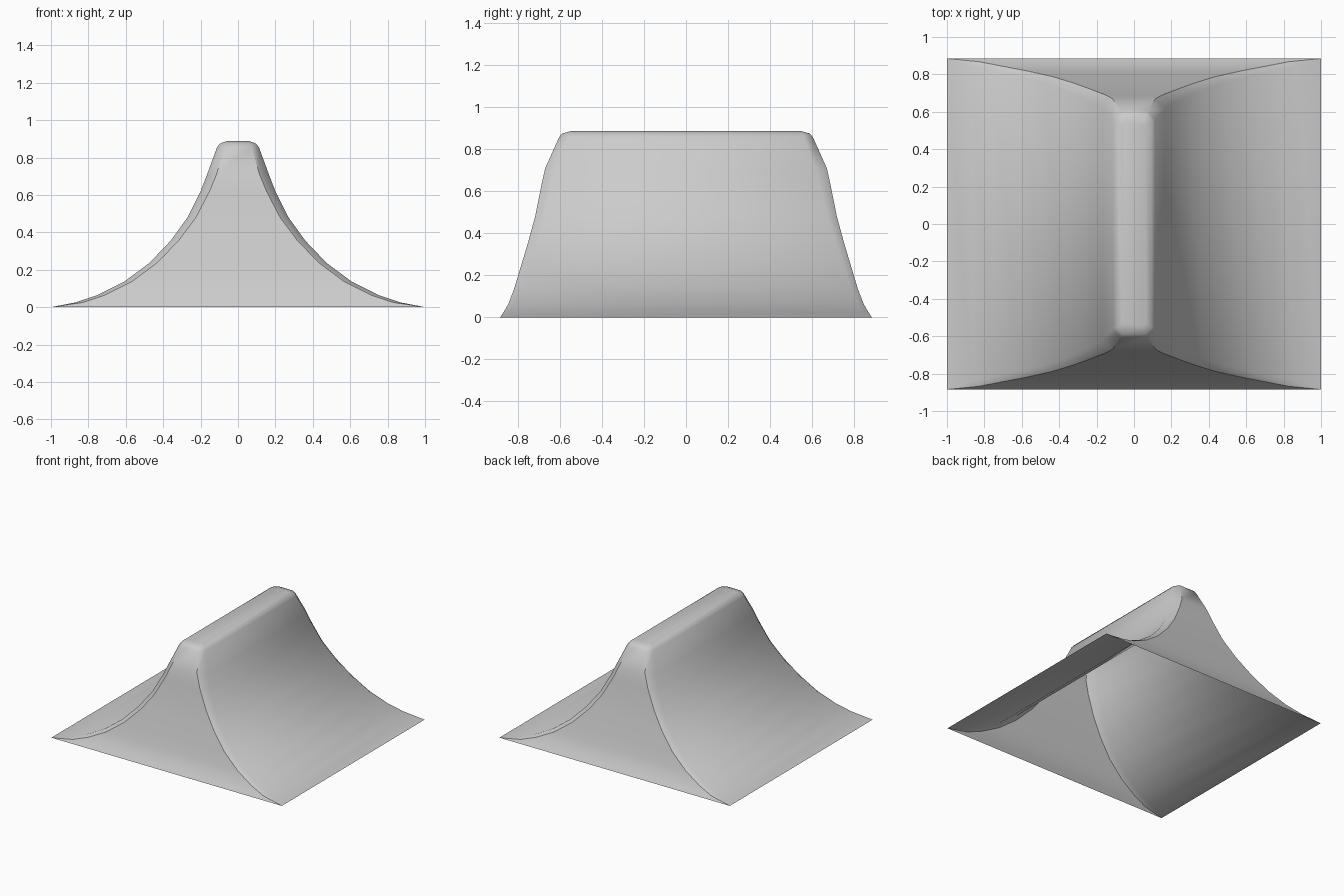
import bpy, bmesh

if "Cube" in bpy.data.objects:
    bpy.data.objects.remove(bpy.data.objects["Cube"])

# Level profile: height, half width, half depth, corner chamfer in x and y
levels = [
    (0.000, 1.00, 0.885, 0.00, 0.00),
    (0.025, 0.87, 0.868, 0.04, 0.025),
    (0.065, 0.75, 0.845, 0.04, 0.028),
    (0.135, 0.61, 0.818, 0.04, 0.030),
    (0.235, 0.475, 0.788, 0.04, 0.033),
    (0.355, 0.36, 0.752, 0.042, 0.038),
    (0.480, 0.27, 0.718, 0.045, 0.045),
    (0.620, 0.20, 0.690, 0.048, 0.050),
    (0.710, 0.165, 0.670, 0.050, 0.055),
    (0.855, 0.112, 0.605, 0.040, 0.045),
    (0.875, 0.095, 0.590, 0.033, 0.035),
    (0.887, 0.062, 0.545, 0.010, 0.015),
]


def ring(bm, z, a, b, cx, cy):
    """Chamfered rectangle, counter-clockwise."""
    pts = [(a, -b + cy), (a, b - cy), (a - cx, b), (-a + cx, b),
           (-a, b - cy), (-a, -b + cy), (-a + cx, -b), (a - cx, -b)]
    return [bm.verts.new((x, y, z)) for x, y in pts]


# Flared hipped roof shell, open underneath
bm = bmesh.new()
rings = [ring(bm, *lv) for lv in levels]
for low, high in zip(rings, rings[1:]):
    for i in range(8):
        j = (i + 1) % 8
        bm.faces.new((low[i], low[j], high[j], high[i]))
bm.faces.new(rings[-1])  # ridge top
bmesh.ops.remove_doubles(bm, verts=bm.verts, dist=1e-5)
bmesh.ops.recalc_face_normals(bm, faces=bm.faces)

mesh = bpy.data.meshes.new("roof_shell")
bm.to_mesh(mesh)
bm.free()
roof = bpy.data.objects.new("roof_shell", mesh)
bpy.context.collection.objects.link(roof)

# Smooth curves with crisp hips
bpy.context.view_layer.objects.active = roof
roof.select_set(True)
bpy.ops.object.shade_smooth_by_angle(angle=0.7)
